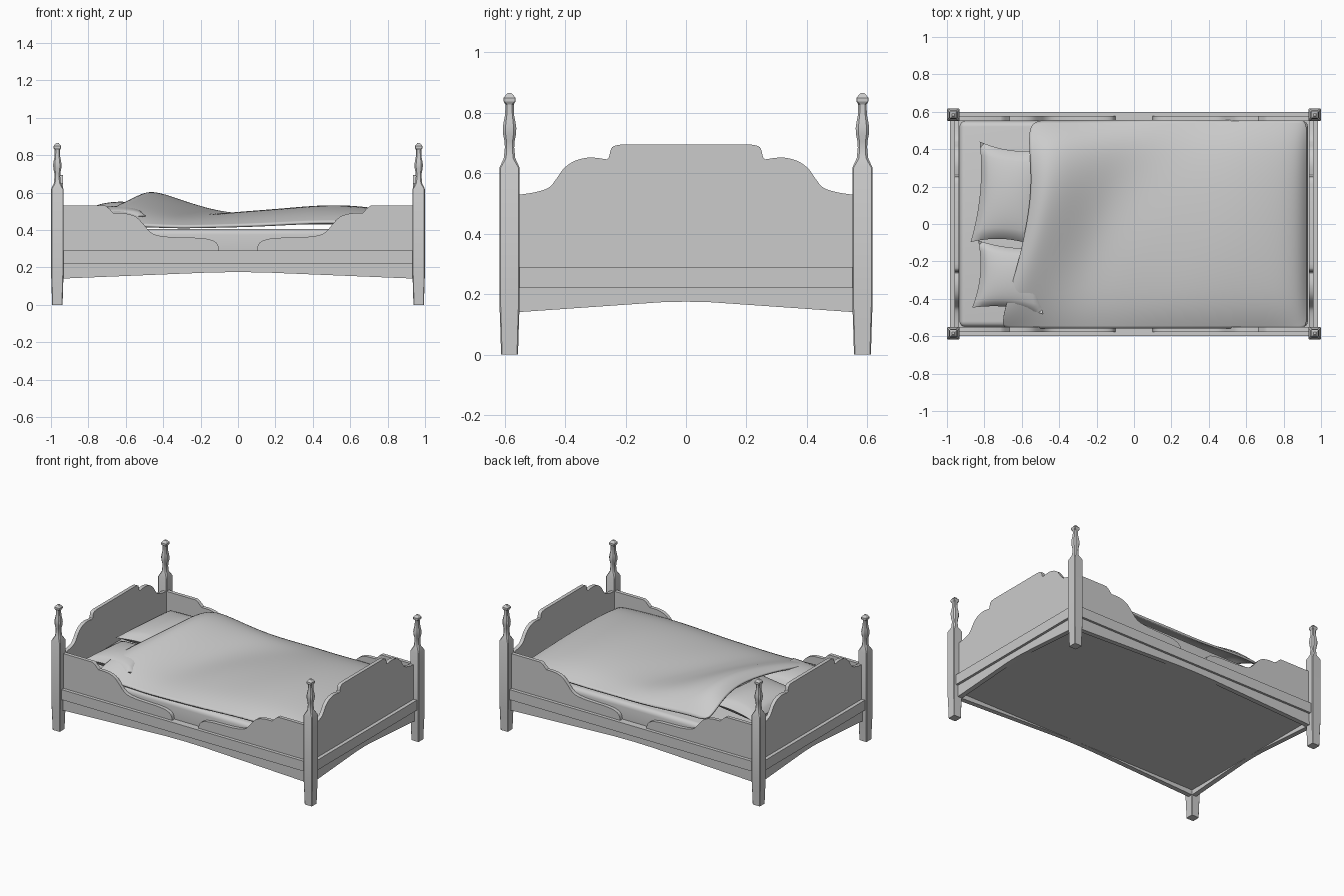
import bpy, bmesh, math
from mathutils import Vector

if "Cube" in bpy.data.objects:
    bpy.data.objects.remove(bpy.data.objects["Cube"])


def finish(name, bm, smooth=None):
    bmesh.ops.recalc_face_normals(bm, faces=bm.faces[:])
    me = bpy.data.meshes.new(name)
    bm.to_mesh(me)
    bm.free()
    ob = bpy.data.objects.new(name, me)
    bpy.context.collection.objects.link(ob)
    if smooth:
        for o in bpy.context.selected_objects:
            o.select_set(False)
        bpy.context.view_layer.objects.active = ob
        ob.select_set(True)
        bpy.ops.object.shade_smooth_by_angle(angle=math.radians(smooth))
    return ob


def curve(pts, n=4):
    """Catmull-Rom curve through 2D points."""
    p = [Vector(q) for q in [pts[0]] + pts + [pts[-1]]]
    out = []
    for i in range(1, len(p) - 2):
        a, b, c, d = p[i - 1:i + 3]
        for k in range(n):
            t = k / n
            out.append(0.5 * (2 * b + (c - a) * t + (2 * a - 5 * b + 4 * c - d) * t * t
                              + (3 * b - a - 3 * c + d) * t ** 3))
    return [tuple(v) for v in out] + [pts[-1]]


def board(name, outline, d0, d1, along):
    """Extrude an outline (length, height) from depth d0 to d1."""
    bm = bmesh.new()
    put = (lambda u, z, d: (u, d, z)) if along == 'x' else (lambda u, z, d: (d, u, z))
    vs = [bm.verts.new(put(u, z, d0)) for u, z in outline]
    f = bm.faces.new(vs)
    ext = bmesh.ops.extrude_face_region(bm, geom=[f])
    delta = Vector(put(0, 0, d1 - d0))
    bmesh.ops.translate(bm, vec=delta, verts=[g for g in ext['geom'] if isinstance(g, bmesh.types.BMVert)])
    return finish(name, bm, 35)


def box(name, lo, hi, bevel=0.0):
    bm = bmesh.new()
    bmesh.ops.create_cube(bm, size=1)
    for v in bm.verts:
        v.co = [(a + b) / 2 + c * (b - a) for a, b, c in zip(lo, hi, v.co)]
    if bevel:
        bmesh.ops.bevel(bm, geom=bm.edges[:], offset=bevel, segments=4, profile=0.5, affect='EDGES')
    return finish(name, bm, 40)


# posts: square section lofted through (height, half width), chamfered corners
post_profile = [(0, .028), (.1, .031), (.17, .0335), (.618, .0335), (.65, .019), (.685, .0155),
                (.705, .0165), (.73, .0215), (.75, .0225), (.77, .0195), (.79, .0155), (.81, .014),
                (.828, .014), (.838, .02), (.849, .02), (.865, .007)]
for sx in (-1, 1):
    for sy in (-1, 1):
        bm = bmesh.new()
        rings = []
        for z, r in post_profile:
            c = r * (.88 if z < .64 or z > .835 else .6)
            rings.append([bm.verts.new((sx * .966 + x, sy * .584 + y, z)) for x, y in
                          ((r, -c), (r, c), (c, r), (-c, r), (-r, c), (-r, -c), (-c, -r), (c, -r))])
        for a, b in zip(rings, rings[1:]):
            for i in range(8):
                bm.faces.new((a[i], a[(i + 1) % 8], b[(i + 1) % 8], b[i]))
        bm.faces.new(rings[0])
        bm.faces.new(rings[-1])
        finish("corner_post", bm, 30)

# scalloped outlines for end boards and side panels
half_end = curve([(.56, .528), (.5, .537), (.455, .552), (.43, .58), (.405, .615), (.37, .64),
                  (.32, .652), (.262, .646)]) + curve([(.255, .652), (.248, .68), (.238, .69), (.215, .695)])
end_top = [(.56, .29)] + half_end + [(-u, z) for u, z in reversed(half_end)] + [(-.56, .29)]
side_top = [(.94, .29), (.94, .53)] + curve([(.71, .53), (.695, .52), (.675, .5)]) + \
    curve([(.665, .49), (.6, .488), (.545, .47), (.505, .43), (.475, .395), (.44, .374), (.38, .364),
           (.3, .36), (.2, .357), (.14, .346), (.11, .325), (.1, .29)])


def apron(length):
    return [(-length, .225), (-length, .14), (-length * .15, .173), (0, .175),
            (length * .15, .173), (length, .14), (length, .225)]


for s in (-1, 1):
    board("headboard" if s < 0 else "footboard", end_top, s * .935, s * .96, 'y')
    board("end_apron", apron(.56), s * .935, s * .968, 'y')
    board("side_apron", apron(.945), s * .552, s * .585, 'x')
    for m in (-1, 1):
        board("side_panel", [(m * u, z) for u, z in side_top], s * .552, s * .577, 'x')
    x0, x1 = sorted((s * .935, s * .985))
    box("end_rail", (x0, -.56, .22), (x1, .56, .29))
    y0, y1 = sorted((s * .552, s * .6))
    box("side_rail", (-.945, y0, .22), (.945, y1, .29))

# base and mattress
box("bed_base", (-.937, -.554, .175), (.937, .554, .225))
box("mattress", (-.933, -.55, .22), (.93, .55, .405), .03)


def pillow(name, cx, cy, cz, hx, hy, thick, tilt, turn):
    bm = bmesh.new()
    n = 16
    ca, sa = math.cos(turn), math.sin(turn)
    for side in (-1, 1):
        g = []
        for i in range(n + 1):
            row = []
            for j in range(n + 1):
                u, v = 2 * i / n - 1, 2 * j / n - 1
                x = hx * u * (1 - .14 * (1 - v * v))
                y = hy * v * (1 - .12 * (1 - u * u))
                h = side * thick * ((1 - u * u) * (1 - v * v)) ** .45
                row.append(bm.verts.new((cx + x * ca - y * sa, cy + x * sa + y * ca, cz + h + tilt * u)))
            g.append(row)
        for i in range(n):
            for j in range(n):
                bm.faces.new((g[i][j], g[i + 1][j], g[i + 1][j + 1], g[i][j + 1]))
    bmesh.ops.remove_doubles(bm, verts=bm.verts[:], dist=.0005)
    finish(name, bm, 60)


# pillows tucked under the blanket
pillow("pillow_large", -.66, .155, .485, .19, .27, .065, .012, -.09)
pillow("pillow_small", -.66, -.285, .468, .19, .18, .06, .008, -.09)

# blanket: coarse height grid, smoothed by subdivision and given thickness
ys = (-.56, -.43, -.12, .2, .43, .555)
rows = [(-.61, (.420, .515, .555, .575, .54, .45)),
        (-.53, (.425, .52, .59, .635, .595, .46)),
        (-.38, (.430, .49, .545, .575, .55, .45)),
        (-.18, (.420, .465, .475, .49, .5, .44)),
        (.02, (.425, .47, .505, .49, .48, .445)),
        (.25, (.430, .49, .515, .52, .49, .44)),
        (.5, (.450, .51, .545, .535, .5, .445)),
        (.74, (.440, .505, .525, .515, .485, .44)),
        (.88, (.435, .475, .485, .48, .465, .43)),
        (.925, (.415, .42, .425, .42, .42, .415))]
head_edge = (-.02, -.01, .035, .04, -.02, -.03)
bm = bmesh.new()
grid = []
for k, (x, hs) in enumerate(rows):
    w = max(0, 1 - ((x + .1) / .75) ** 2)          # diagonal drift of the folds
    e = max(0, 1 - k / 3)
    grid.append([bm.verts.new((x + .28 * w * y + head_edge[j] * e, y, h))
                 for j, (y, h) in enumerate(zip(ys, hs))])
for a, b in zip(grid, grid[1:]):
    for j in range(len(ys) - 1):
        bm.faces.new((a[j], b[j], b[j + 1], a[j + 1]))
blanket = finish("blanket", bm, 80)
sub = blanket.modifiers.new("smooth", 'SUBSURF')
sub.levels = sub.render_levels = 3
sol = blanket.modifiers.new("thickness", 'SOLIDIFY')
sol.thickness = .014
sol.offset = -1
